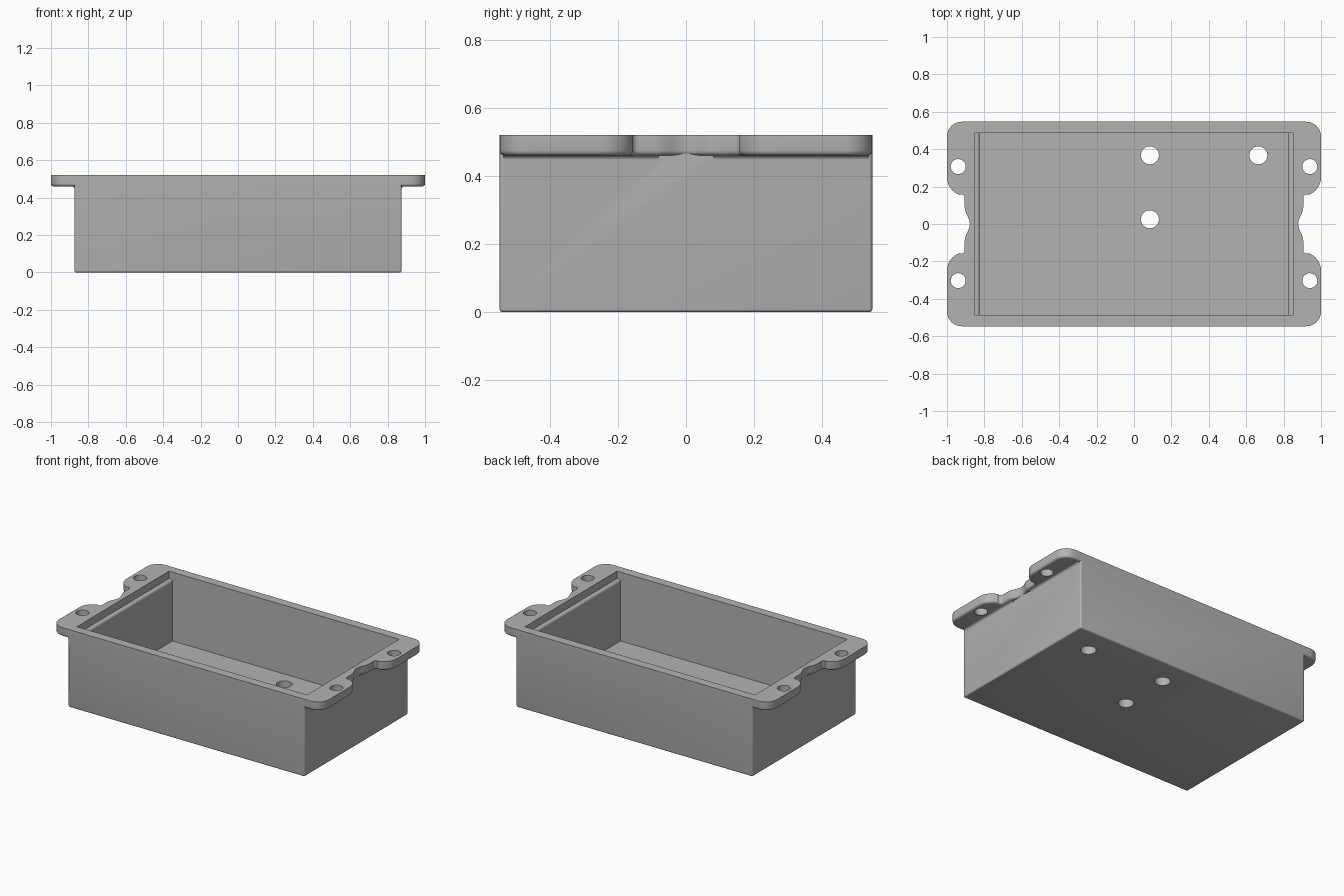
import bpy, bmesh, math
from mathutils import Vector

old = bpy.data.objects.get("Cube")
if old:
    bpy.data.objects.remove(old)

HALF_Y, BODY_X, TOP, RIM_Z = 0.547, 0.875, 0.52, 0.46

grey = bpy.data.materials.new("light grey")
grey.use_nodes = True
grey.diffuse_color = (0.45, 0.45, 0.45, 1)
grey.node_tree.nodes["Principled BSDF"].inputs["Base Color"].default_value = (0.45, 0.45, 0.45, 1)


def prism(name, points, direction, bevel=0.0, pick=None):
    """Extrude a closed outline, optionally rounding the picked edges."""
    bm = bmesh.new()
    face = bm.faces.new([bm.verts.new(p) for p in points])
    ext = bmesh.ops.extrude_face_region(bm, geom=[face])
    bmesh.ops.translate(bm, vec=direction,
                        verts=[v for v in ext["geom"] if isinstance(v, bmesh.types.BMVert)])
    bmesh.ops.recalc_face_normals(bm, faces=bm.faces)
    if bevel:
        edges = [e for e in bm.edges if pick(e)]
        bmesh.ops.bevel(bm, geom=edges, offset=bevel, segments=4, profile=0.5, affect='EDGES')
    mesh = bpy.data.meshes.new(name)
    bm.to_mesh(mesh)
    bm.free()
    mesh.materials.append(grey)
    obj = bpy.data.objects.new(name, mesh)
    bpy.context.collection.objects.link(obj)
    return obj


def rect(x, y, z):
    return [(-x, -y, z), (x, -y, z), (x, y, z), (-x, y, z)]


def circle(x, y, r, z, n=32):
    return [(x + r * math.cos(math.tau * i / n), y + r * math.sin(math.tau * i / n), z)
            for i in range(n)]


def arc(cx, cy, r, start, end, n=8):
    return [(cx + r * math.cos(math.radians(start + (end - start) * i / n)),
             cy + r * math.sin(math.radians(start + (end - start) * i / n))) for i in range(n + 1)]


def combine(target, other, operation):
    mod = target.modifiers.new("join", 'BOOLEAN')
    mod.object, mod.operation, mod.solver = other, operation, 'EXACT'
    bpy.context.view_layer.objects.active = target
    bpy.ops.object.modifier_apply(modifier=mod.name)
    bpy.data.objects.remove(other)


def low(e):
    return all(v.co.z < 0.001 for v in e.verts)


def upright(e):
    return abs(e.verts[0].co.z - e.verts[1].co.z) > 0.1


# Main body block with softened lower and corner edges
box = prism("enclosure_box", rect(BODY_X, HALF_Y, 0), Vector((0, 0, TOP - 0.01)),
            0.01, lambda e: low(e) or upright(e))

# Flange outline: one quarter with rounded ear and scalloped notch, mirrored around
quarter = [(0.878 + 0.027 * (1 - math.cos(math.pi * i / 8)) / 2, 0.09 * i / 8) for i in range(9)]
quarter += [(0.905, 0.135)]
quarter += arc(0.925, 0.139, 0.02, 180, 105, 5)
quarter += arc(0.90, 0.25, 0.10, -70, 0, 8)
quarter += arc(0.92, HALF_Y - 0.08, 0.08, 0, 90)
right = [(x, -y) for x, y in reversed(quarter[1:])] + quarter
outline = right + [(-x, -y) for x, y in right]
flange = prism("flange", [(x, y, RIM_Z) for x, y in outline], Vector((0, 0, TOP - RIM_Z)),
               0.015, lambda e: all(v.co.z < RIM_Z + 0.001 for v in e.verts))
combine(box, flange, 'UNION')

# Concave fillets under the ears
for sx in (-1, 1):
    for sy in (-1, 1):
        profile = [(0.86, 0.445), (0.86, 0.48), (0.89, 0.48)]
        profile += arc(0.89, 0.445, 0.0155, 90, 180, 5)
        fillet = prism("ear_fillet", [(sx * x, sy * 0.08, z) for x, z in profile],
                       Vector((0, sy * 0.455, 0)))
        combine(box, fillet, 'UNION')

# Inner cavity: narrow below, wider above rounded end ledges
cavity = [(0.825, 0.06), (0.825, 0.455)]
cavity += arc(0.84, 0.455, 0.015, 180, 90, 5)
cavity += [(0.852, 0.47), (0.852, 0.60)]
cavity += [(-x, z) for x, z in reversed(cavity)]
combine(box, prism("cavity_cutter", [(x, -0.487, z) for x, z in cavity],
                   Vector((0, 0.974, 0))), 'DIFFERENCE')

# Cable holes in the floor and screw holes in the ears
for x, y in ((0.085, 0.367), (0.665, 0.367), (0.085, 0.025)):
    combine(box, prism("floor_hole_cutter", circle(x, y, 0.048, -0.1),
                       Vector((0, 0, 0.3))), 'DIFFERENCE')
for x in (-0.94, 0.94):
    for y in (-0.303, 0.307):
        combine(box, prism("screw_hole_cutter", circle(x, y, 0.04, 0.3),
                           Vector((0, 0, 0.4))), 'DIFFERENCE')

bpy.ops.object.select_all(action='DESELECT')
box.select_set(True)
bpy.context.view_layer.objects.active = box
bpy.ops.object.shade_smooth_by_angle(angle=math.radians(30))
